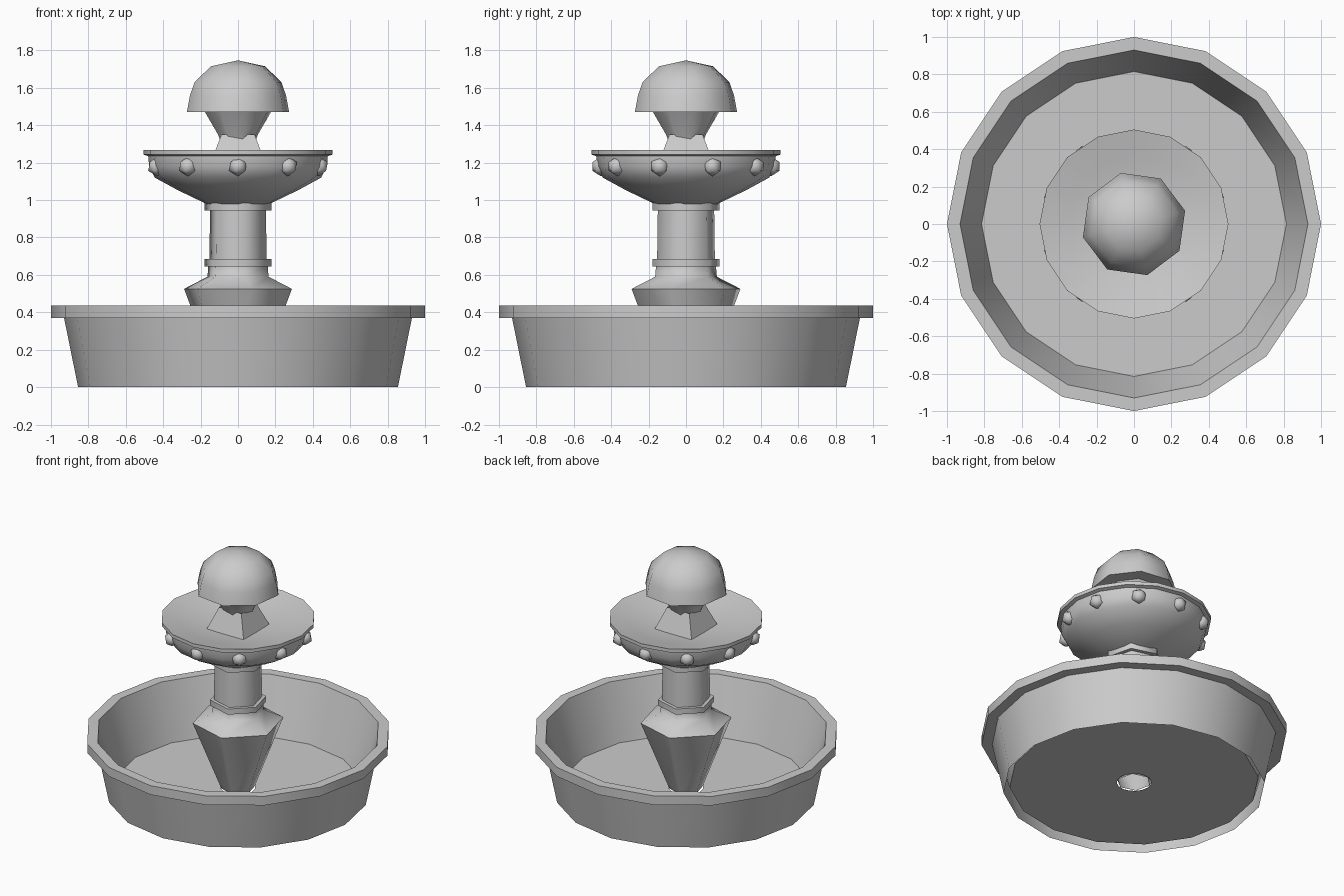
import bpy, bmesh, math
from mathutils import Vector

if "Cube" in bpy.data.objects:
    bpy.data.objects.remove(bpy.data.objects["Cube"])


def lathe(name, profile, sides, turn=0.0, smooth=40):
    """Revolve (radius, z) points into a low-poly solid; radius 0 makes a pole."""
    bm = bmesh.new()
    rings = []
    for r, z in profile:
        if r == 0:
            rings.append([bm.verts.new((0, 0, z))] * sides)
            continue
        ring = []
        for i in range(sides):
            a = math.radians(turn) + math.tau * i / sides
            ring.append(bm.verts.new((r * math.cos(a), r * math.sin(a), z)))
        rings.append(ring)
    for lo, hi in zip(rings, rings[1:]):
        for i in range(sides):
            j = (i + 1) % sides
            corners = list(dict.fromkeys([lo[i], lo[j], hi[j], hi[i]]))
            bm.faces.new(corners)
    bmesh.ops.recalc_face_normals(bm, faces=bm.faces[:])
    return finish(name, bm, smooth)


def finish(name, bm, smooth):
    mesh = bpy.data.meshes.new(name)
    bm.to_mesh(mesh)
    bm.free()
    ob = bpy.data.objects.new(name, mesh)
    bpy.context.collection.objects.link(ob)
    if smooth:
        bpy.ops.object.select_all(action='DESELECT')
        ob.select_set(True)
        bpy.context.view_layer.objects.active = ob
        bpy.ops.object.shade_smooth_by_angle(angle=math.radians(smooth))
    return ob


# Large pool shell: outer wall, projecting rim, inner wall, thin raised floor with a hole
lathe("basin", [(0.855, 0), (0.93, 0.37), (1.0, 0.37), (1.0, 0.435),
                (0.93, 0.435), (0.815, 0.04), (0.113, 0.04)], 16, smooth=30)

# Tapered six-sided pedestal standing on the pool floor
lathe("pedestal", [(0.11, 0.04), (0.30, 0.525), (0.17, 0.59), (0.165, 0.65)],
      6, turn=-16, smooth=62)

# Column with a collar at each end
lathe("column", [(0.16, 0.62), (0.155, 0.97)], 6, turn=-16, smooth=62)
for name, z0, z1 in (("lower_collar", 0.645, 0.685), ("upper_collar", 0.945, 0.985)):
    lathe(name, [(0, z0), (0.185, z0), (0.185, z1), (0, z1)], 6, turn=-16, smooth=62)

# Upper bowl with a thin lip and shallow dished top
lathe("upper_bowl", [(0, 0.98), (0.17, 0.98), (0.32, 1.052), (0.445, 1.12),
                     (0.475, 1.18), (0.48, 1.235), (0.505, 1.243), (0.505, 1.268),
                     (0.36, 1.235), (0.2, 1.2), (0, 1.195)], 16, smooth=60)

# Ten faceted studs around the bowl
bm = bmesh.new()
for i in range(10):
    a = -math.pi / 2 + math.tau * i / 10
    new = bmesh.ops.create_icosphere(bm, subdivisions=1, radius=0.053)["verts"]
    bmesh.ops.translate(bm, verts=new,
                        vec=Vector((0.455 * math.cos(a), 0.455 * math.sin(a), 1.18)))
finish("bowl_studs", bm, 45)

# Waisted four-sided foot and the flared neck above it
lathe("finial_foot", [(0.21, 1.195), (0.125, 1.35)], 4, turn=-45, smooth=0)
lathe("finial_neck", [(0.09, 1.30), (0.11, 1.35), (0.185, 1.475)], 8, turn=14.5, smooth=50)

# Domed cap
lathe("finial_dome", [(0, 1.472), (0.282, 1.472), (0.265, 1.56), (0.24, 1.63),
                      (0.15, 1.715), (0, 1.747)], 8, turn=14.5, smooth=50)
